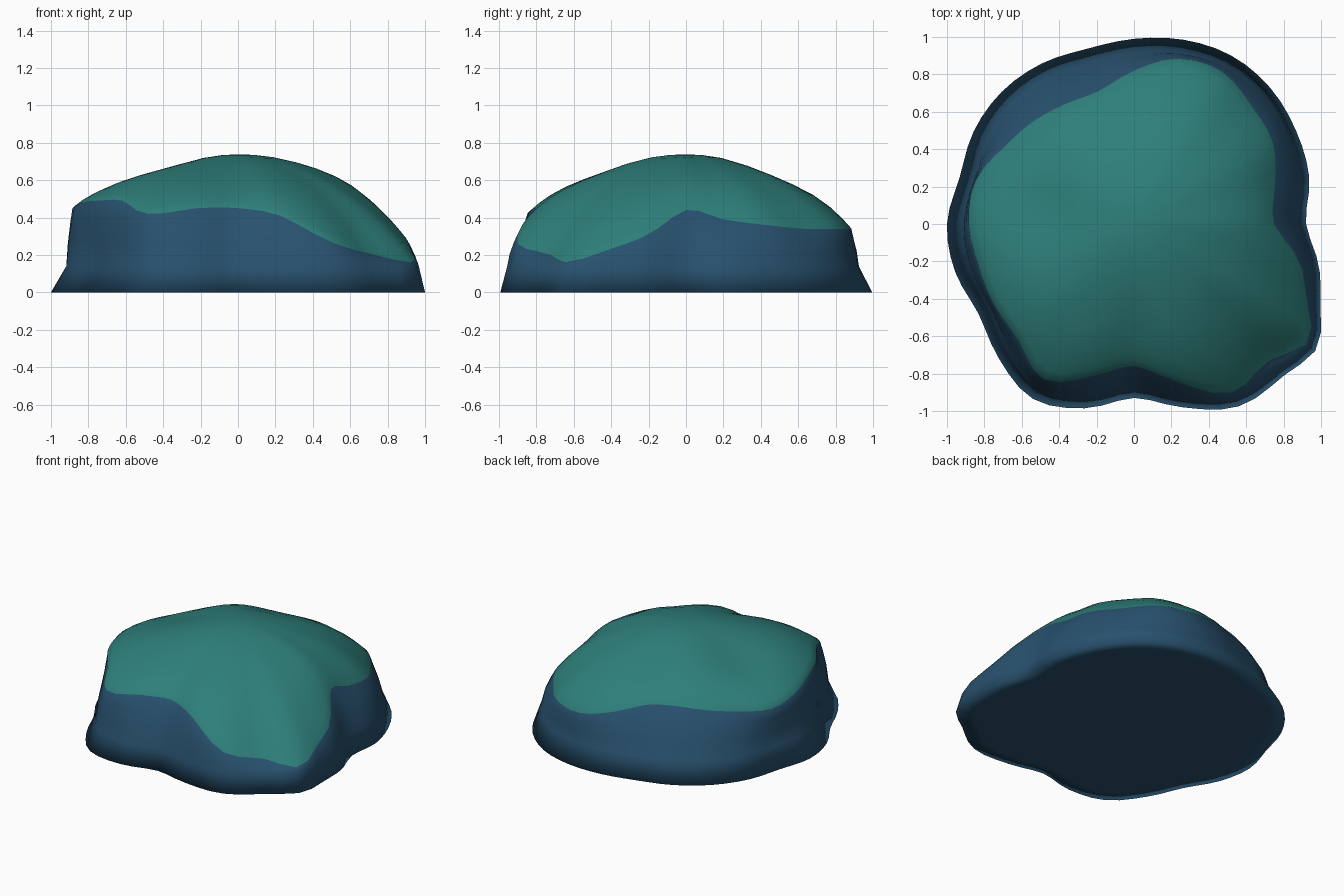
import bpy
import bmesh
import math

cube = bpy.data.objects.get("Cube")
if cube:
    bpy.data.objects.remove(cube, do_unlink=True)

COLUMNS = 72
TOP = 0.738
CORNER = math.radians(326)

# Outline tables, one value every 15 degrees counter-clockwise from +x
foot_radius = [.92, .97, 1, 1.03, 1.04, 1.02, .99, .97, .99, 1, .99, .965,
               1, .99, .96, 1.02, 1.08, 1.02, .93, 1.015, 1.125, 1.13, 1.1, 1.03]
moss_radius = [.75, .78, .86, .89, .94, .915, .82, .735, .74, .77, .81, .88,
               .885, .86, .865, .875, .96, .84, .76, .87, 1.04, 1.01, 1.01, .93]
moss_height = [.44, .39, .36, .34, .34, .34, .39, .45, .46, .44, .42, .41,
               .45, .48, .49, .49, .42, .45, .45, .41, .26, .21, .22, .29]

# Shallow saddles around the crown: x, y and depth
saddles = [(-.5, .05, .045), (-.05, .5, .025), (-.03, -.55, .025)]


def sample(table, turn):
    """Smooth closed interpolation of a table at a fraction of a full turn."""
    n = len(table)
    i = math.floor(turn * n)
    f = turn * n - i
    a, b, c, d = (table[(i + k) % n] for k in (-1, 0, 1, 2))
    return b + f / 2 * (c - a + f * (2 * a - 5 * b + 4 * c - d
                                     + f * (3 * (b - c) + d - a)))


def column(angle):
    """Points running from under the foot up to the crown."""
    turn = angle / math.tau
    # Sharp low spur at the front left corner
    spur = math.exp(-((angle - CORNER) / 0.14) ** 2)
    foot = sample(foot_radius, turn) + 0.07 * spur
    rim = sample(moss_radius, turn) + 0.11 * spur
    high = sample(moss_height, turn) - 0.05 * spur
    # The foot flares widely at the back and right, hardly at the front
    flare = 0.94 + 0.022 * math.cos(angle) - 0.015 * math.sin(angle)
    ankle = max(foot * flare, rim + 0.01)
    profile = [(foot * 0.9, 0), (foot, 0), (ankle, 0.14)]
    for f in (0.4, 0.75):
        profile.append((ankle + (rim - ankle) * f ** 1.5, 0.14 + (high - 0.14) * f))
    for t in (1, .95, .88, .78, .66, .52, .38, .22, .1):
        # Hollows of the rim fade towards a round crown
        radius = t * (rim * t + 0.87 * (1 - t))
        rise = high + (TOP - high) * (1 - t ** 2.6)
        profile.append((radius, rise - 0.022 * math.sin(math.pi * t) ** 2))
    return [dent(r * math.cos(angle), r * math.sin(angle), z) for r, z in profile]


def dent(x, y, z):
    """Press the saddles into the upper surface, fading out at the rim."""
    fade = min(max((z - 0.45) / 0.1, 0), 1)
    for sx, sy, depth in saddles:
        z -= fade * depth * math.exp(-((x - sx) ** 2 + (y - sy) ** 2) / 0.05)
    return x, y, z


def material(name, colour):
    mat = bpy.data.materials.new(name)
    mat.use_nodes = True
    mat.diffuse_color = colour
    bsdf = mat.node_tree.nodes["Principled BSDF"]
    bsdf.inputs["Base Color"].default_value = colour
    bsdf.inputs["Roughness"].default_value = 0.9
    return mat


# Loft the boulder from its columns
bm = bmesh.new()
grid = [[bm.verts.new(p) for p in column(math.tau * c / COLUMNS)]
        for c in range(COLUMNS)]
under = bm.verts.new((0, 0, 0))
crown = bm.verts.new((0, 0, TOP))

MOSS_RING = 5
for c in range(COLUMNS):
    here, there = grid[c], grid[(c + 1) % COLUMNS]
    bm.faces.new((under, there[0], here[0]))
    for k in range(len(here) - 1):
        face = bm.faces.new((here[k], there[k], there[k + 1], here[k + 1]))
        # Moss covers everything above the wall rings
        face.material_index = int(k >= MOSS_RING)
    bm.faces.new((here[-1], there[-1], crown)).material_index = 1

for face in bm.faces:
    face.smooth = True
bmesh.ops.recalc_face_normals(bm, faces=bm.faces)

mesh = bpy.data.meshes.new("mossy_boulder")
bm.to_mesh(mesh)
bm.free()
mesh.materials.append(material("slate_blue_stone", (.021, .082, .156, 1)))
mesh.materials.append(material("teal_moss", (.027, .212, .195, 1)))
boulder = bpy.data.objects.new("mossy_boulder", mesh)
bpy.context.collection.objects.link(boulder)
